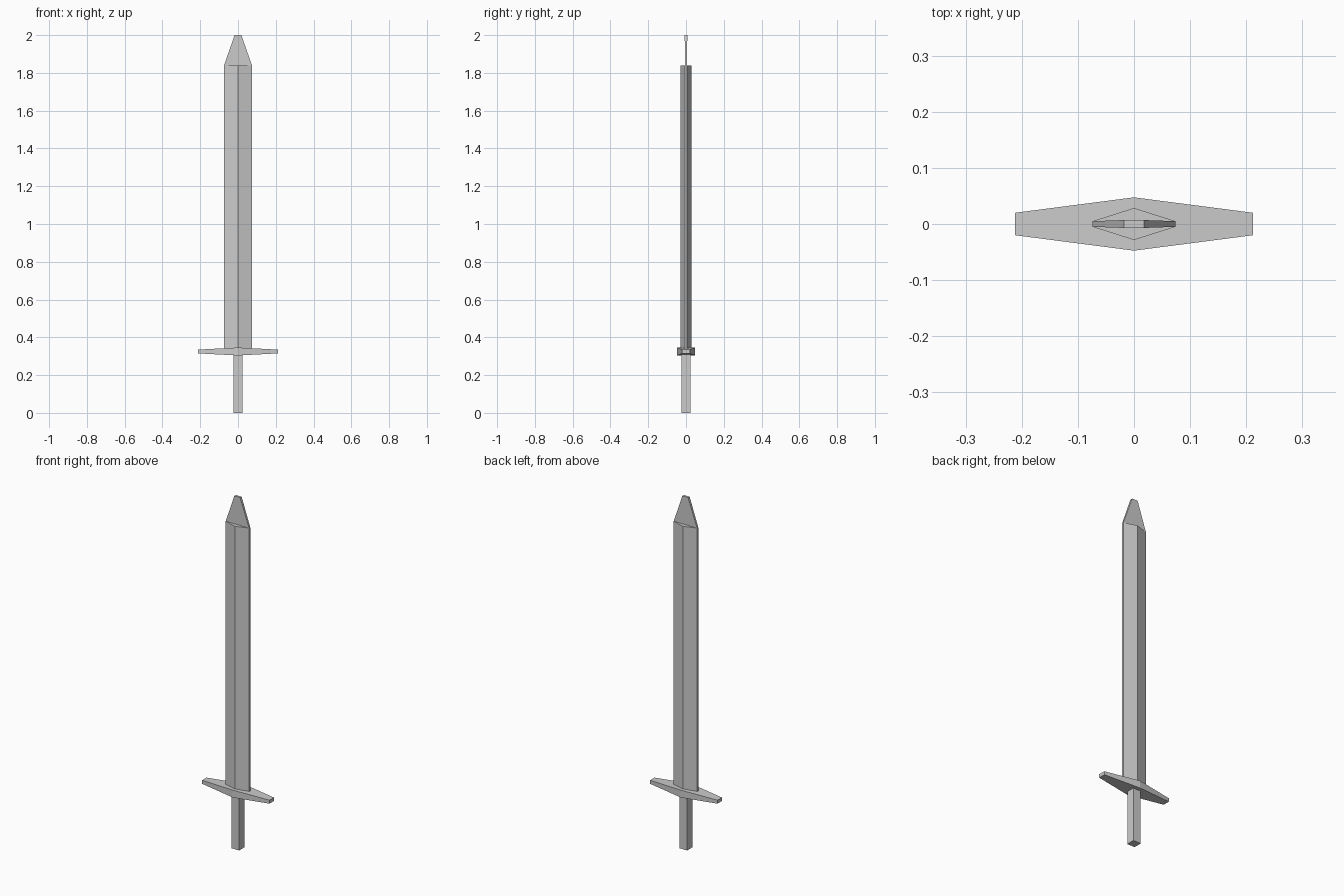
import bpy

if "Cube" in bpy.data.objects:
    bpy.data.objects.remove(bpy.data.objects["Cube"])


def loft(name, sections, caps=True):
    """Join matching rings of points into a closed solid."""
    n = len(sections[0])
    verts = [p for ring in sections for p in ring]
    faces = []
    for s in range(len(sections) - 1):
        a, b = s * n, (s + 1) * n
        faces += [(a + i, a + (i + 1) % n, b + (i + 1) % n, b + i) for i in range(n)]
    if caps:
        faces.append(tuple(reversed(range(n))))
        faces.append(tuple(range(len(verts) - n, len(verts))))
    mesh = bpy.data.meshes.new(name)
    mesh.from_pydata(verts, [], faces)
    mesh.update()
    obj = bpy.data.objects.new(name, mesh)
    bpy.context.collection.objects.link(obj)
    return obj


def rect_z(hx, hy, z):
    return [(-hx, -hy, z), (hx, -hy, z), (hx, hy, z), (-hx, hy, z)]


def rect_x(x, hy, hz, zc):
    return [(x, -hy, zc - hz), (x, hy, zc - hz), (x, hy, zc + hz), (x, -hy, zc + hz)]


def blade_ring(z):
    return [(-EDGE, -FLAT, z), (0, -RIDGE, z), (EDGE, -FLAT, z),
            (EDGE, FLAT, z), (0, RIDGE, z), (-EDGE, FLAT, z)]


EDGE, FLAT, RIDGE = 0.074, 0.005, 0.0285
SHOULDER = 1.84

# square grip
loft("handle", [rect_z(0.024, 0.024, 0), rect_z(0.024, 0.024, 0.315)])

# crossguard, tapering to both ends
loft("guard", [rect_x(-0.212, 0.02, 0.01, 0.325),
               rect_x(0, 0.0475, 0.021, 0.325),
               rect_x(0.212, 0.02, 0.01, 0.325)])

# ridged blade, then the thin tapering tip plate on its shoulder
loft("blade", [blade_ring(0.33), blade_ring(SHOULDER)])
loft("blade_tip", [rect_z(EDGE, FLAT, SHOULDER), rect_z(0.018, 0.007, 2.0)])
